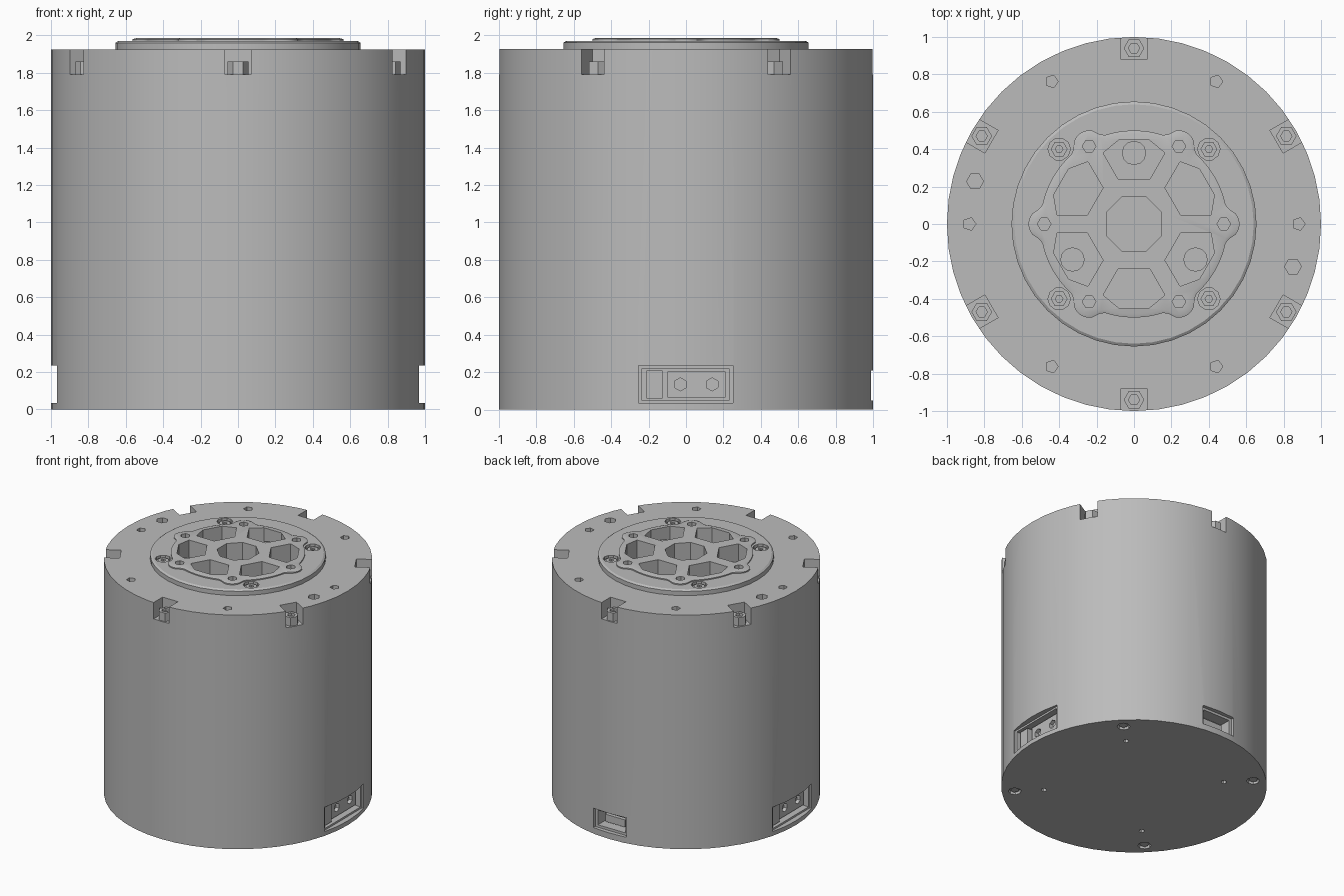
import bpy
import bmesh
from math import sin, cos, pi, radians, sqrt
from mathutils import Matrix, Vector

cube = bpy.data.objects.get("Cube")
if cube:
    bpy.data.objects.remove(cube, do_unlink=True)

metal = bpy.data.materials.new("grey_metal")
metal.use_nodes = True
GREY = (0.5, 0.5, 0.5, 1)
metal.diffuse_color = GREY
metal.node_tree.nodes["Principled BSDF"].inputs["Base Color"].default_value = GREY

TOP, FLANGE_TOP, PLATE_TOP = 1.925, 1.97, 1.985
SIXTHS = range(0, 360, 60)
QUARTERS = range(45, 360, 90)


def polar(r, deg):
    return Vector((r * cos(radians(deg)), r * sin(radians(deg)), 0))


def circle(r, sides, centre=(0, 0), turn=0):
    return [(centre[0] + r * cos(2 * pi * i / sides + turn),
             centre[1] + r * sin(2 * pi * i / sides + turn)) for i in range(sides)]


def rotated(points, deg):
    return [tuple((Matrix.Rotation(radians(deg), 2) @ Vector(p))) for p in points]


def loft(bm, layers):
    """Closed solid through a list of (outline, height) layers."""
    rings = [[bm.verts.new((x, y, z)) for x, y in pts] for pts, z in layers]
    bm.faces.new(rings[0][::-1])
    bm.faces.new(rings[-1])
    n = len(rings[0])
    for low, high in zip(rings, rings[1:]):
        for i in range(n):
            j = (i + 1) % n
            bm.faces.new((low[i], low[j], high[j], high[i]))


def prism(bm, pts, z0, z1):
    loft(bm, [(pts, z0), (pts, z1)])


def box(bm, x, y, z, turn=0):
    pts = [(x[0], y[0]), (x[1], y[0]), (x[1], y[1]), (x[0], y[1])]
    prism(bm, rotated(pts, turn), *z)


def finish(name, bm):
    bmesh.ops.recalc_face_normals(bm, faces=bm.faces)
    mesh = bpy.data.meshes.new(name)
    bm.to_mesh(mesh)
    bm.free()
    mesh.materials.append(metal)
    obj = bpy.data.objects.new(name, mesh)
    bpy.context.collection.objects.link(obj)
    return obj


def activate(obj):
    bpy.ops.object.select_all(action="DESELECT")
    obj.select_set(True)
    bpy.context.view_layer.objects.active = obj


def cut(obj, *cutters):
    activate(obj)
    for cutter in cutters:
        mod = obj.modifiers.new("cut", "BOOLEAN")
        mod.operation, mod.solver, mod.object = "DIFFERENCE", "EXACT", cutter
        mod.use_self = True
        bpy.ops.object.modifier_apply(modifier=mod.name)


def smooth(obj):
    activate(obj)
    bpy.ops.object.shade_smooth_by_angle(angle=radians(25))


def lobed(inset=0):
    """Round outline with six screw lobes."""
    pts = []
    for i in range(120):
        delta = radians((i * 3 + 30) % 60 - 30)
        r, d, lobe = 0.5, 0.48, 0.085
        if abs(d * sin(delta)) < lobe:
            r = max(r, d * cos(delta) + sqrt(lobe ** 2 - (d * sin(delta)) ** 2))
        pts.append(tuple(polar(r - inset, i * 3).xy))
    return pts


# Main solids: housing, output flange and lobed plate
bm = bmesh.new()
prism(bm, circle(1, 48), 0, TOP)
housing = finish("housing", bm)

bm = bmesh.new()
loft(bm, [(circle(0.655, 40), TOP), (circle(0.655, 40), FLANGE_TOP - 0.01),
          (circle(0.64, 40), FLANGE_TOP)])
flange = finish("output_flange", bm)

bm = bmesh.new()
loft(bm, [(lobed(), FLANGE_TOP), (lobed(), PLATE_TOP - 0.006), (lobed(0.02), PLATE_TOP)])
plate = finish("lobed_plate", bm)

# Pockets and screw holes through the plate and flange
bm = bmesh.new()
prism(bm, circle(0.16, 8, turn=pi / 8), 1.8, 2.1)
spoke_gap = [(0.24, -0.085), (0.38, -0.165), (0.45, -0.08),
             (0.45, 0.08), (0.38, 0.165), (0.24, 0.085)]
for a in SIXTHS:
    prism(bm, rotated(spoke_gap, a + 30), 1.84, 2.1)
    prism(bm, circle(0.036, 6, polar(0.48, a)), 1.88, 2.1)
pocket_cutter = finish("pocket_cutter", bm)

bm = bmesh.new()
for a in QUARTERS:
    prism(bm, circle(0.06, 10, polar(0.566, a)), 1.94, 2.1)
flange_cutter = finish("flange_cutter", bm)

# Rim notches, face holes and underside holes in the housing
bm = bmesh.new()
for a in SIXTHS:
    box(bm, (0.88, 1.1), (-0.07, 0.07), (1.79, 2.1), a + 30)
    prism(bm, circle(0.035, 5, polar(0.88, a)), 1.86, 2.1)
for a in (165, 345):
    prism(bm, circle(0.045, 6, polar(0.88, a)), 1.88, 2.1)
for a in QUARTERS:
    prism(bm, circle(0.05, 8, polar(0.9, a)), -0.1, 0.03)
    prism(bm, circle(0.022, 6, polar(0.68, a)), -0.1, 0.05)
hole_cutter = finish("hole_cutter", bm)

# Side sockets: a shallow frame around a deeper opening
bm = bmesh.new()
inner = bmesh.new()
for a in (0, 180):
    box(bm, (0.955, 1.1), (-0.255, 0.25), (0.035, 0.235), a)
    box(inner, (0.87, 1.1), (-0.235, 0.23), (0.05, 0.22), a)
box(bm, (0.965, 1.1), (-0.15, 0.15), (0.05, 0.21), 90)
box(inner, (0.87, 1.1), (-0.125, 0.125), (0.07, 0.19), 90)
frame_cutter = finish("frame_cutter", bm)
socket_cutter = finish("socket_cutter", inner)

cut(housing, pocket_cutter, hole_cutter, frame_cutter, socket_cutter)
cut(flange, pocket_cutter, flange_cutter)
cut(plate, pocket_cutter)
for cutter in (pocket_cutter, flange_cutter, hole_cutter, frame_cutter, socket_cutter):
    bpy.data.objects.remove(cutter, do_unlink=True)
for solid in (housing, flange, plate):
    smooth(solid)


def screws(name, r, angles, radius, z0, z1, socket):
    """Ring of hex screw heads with a hollow drive."""
    bm = bmesh.new()
    for a in angles:
        c = polar(r, a)
        loft(bm, [(circle(radius, 6, c), z0), (circle(radius, 6, c), z1),
                  (circle(socket, 6, c), z1), (circle(socket, 6, c), z1 - 0.02)])
    return finish(name, bm)


# Screws in the notches and flange, pins in three of the pockets
screws("rim_screws", 0.94, [a + 30 for a in SIXTHS], 0.055, 1.785, 1.86, 0.03)
screws("flange_screws", 0.566, QUARTERS, 0.045, 1.935, 1.958, 0.02)
screws("base_screws", 0.9, QUARTERS, 0.035, 0.01, 0.035, 0.015)
bm = bmesh.new()
for a in (90, 210, 330):
    prism(bm, circle(0.065, 12, polar(0.38, a)), 1.835, 1.89)
smooth(finish("gear_pins", bm))

# Connectors inside the side sockets
for name, turn in (("left_connector", 0), ("right_connector", 180)):
    bm = bmesh.new()
    box(bm, (0.86, 0.94), (-0.21, -0.125), (0.06, 0.21), turn)
    box(bm, (0.86, 0.92), (-0.1, 0.21), (0.065, 0.205), turn)
    connector = finish(name, bm)
    bm = bmesh.new()
    for y in (-0.03, 0.14):
        prism(bm, circle(0.035, 6, (0.135, y)), 0.89, 1)
    bm.transform(Matrix.Rotation(radians(turn), 4, "Z") @
                 Matrix(((0, 0, 1, 0), (0, 1, 0, 0), (1, 0, 0, 0), (0, 0, 0, 1))))
    pin_cutter = finish("pin_cutter", bm)
    cut(connector, pin_cutter)
    bpy.data.objects.remove(pin_cutter, do_unlink=True)
bm = bmesh.new()
box(bm, (0.86, 0.92), (-0.09, 0.09), (0.09, 0.15), 90)
finish("back_connector", bm)
